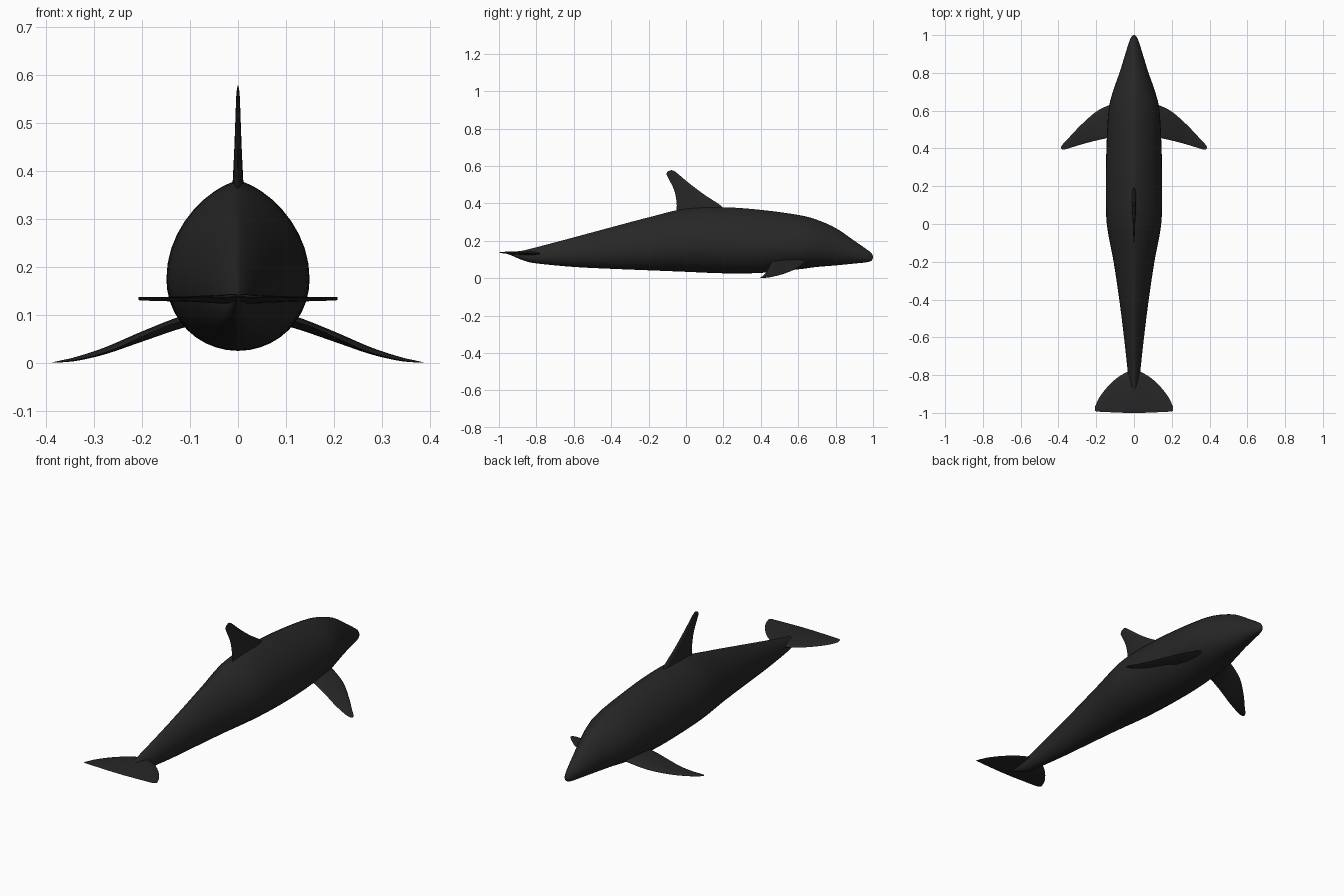
import bpy, bmesh
from math import sin, cos, pi
from mathutils import Vector

if "Cube" in bpy.data.objects:
    bpy.data.objects.remove(bpy.data.objects["Cube"])

skin = bpy.data.materials.new("dark_skin")
skin.diffuse_color = (0.02, 0.02, 0.02, 1)
skin.use_nodes = True
skin.node_tree.nodes["Principled BSDF"].inputs["Base Color"].default_value = skin.diffuse_color


def smooth_rows(rows, steps):
    """Catmull-Rom interpolation of rows of numbers."""
    out = []
    for i in range(len(rows) - 1):
        a, b = rows[max(i - 1, 0)], rows[i]
        c, d = rows[i + 1], rows[min(i + 2, len(rows) - 1)]
        for s in range(steps):
            t = s / steps
            out.append([0.5 * (2 * q + (r - p) * t + (2 * p - 5 * q + 4 * r - w) * t * t
                               + (3 * q - p - 3 * r + w) * t ** 3)
                        for p, q, r, w in zip(a, b, c, d)])
    return out + [list(rows[-1])]


def loft(name, rings):
    """Skin closed rings of points into one smooth capped object."""
    bm = bmesh.new()
    loops = [[bm.verts.new(p) for p in ring] for ring in rings]
    n = len(loops[0])
    for a, b in zip(loops, loops[1:]):
        for i in range(n):
            j = (i + 1) % n
            bm.faces.new((a[i], a[j], b[j], b[i]))
    bm.faces.new(loops[0])
    bm.faces.new(loops[-1])
    bmesh.ops.recalc_face_normals(bm, faces=bm.faces)
    me = bpy.data.meshes.new(name)
    bm.to_mesh(me)
    bm.free()
    me.materials.append(skin)
    ob = bpy.data.objects.new(name, me)
    bpy.context.collection.objects.link(ob)
    bpy.ops.object.select_all(action='DESELECT')
    ob.select_set(True)
    bpy.context.view_layer.objects.active = ob
    bpy.ops.object.shade_smooth_by_angle(angle=1.0)
    return ob


def foil(lead, trail, thick, normal, n=16):
    """Streamlined fin section from leading to trailing edge."""
    lead, trail, normal = Vector(lead), Vector(trail), Vector(normal).normalized()
    ring = []
    for k in range(n):
        a = 2 * pi * k / n
        u = (1 - cos(a)) / 2
        ring.append(lead.lerp(trail, u) + normal * (thick / 2 * sin(a) * (1.2 - 0.7 * u)))
    return ring


def body_ring(y, top, bottom, half, n=40):
    """Egg section, narrower toward the back ridge."""
    mid = bottom + 0.42 * (top - bottom)
    ring = []
    for k in range(n):
        a = 2 * pi * k / n
        c, s = cos(a), sin(a)
        if s > 0:
            x = abs(c) ** 1.4 * (1 if c > 0 else -1)
            ring.append((half * x, y, mid + (top - mid) * s))
        else:
            ring.append((half * c, y, mid + (mid - bottom) * s))
    return ring


# Body: y, top z, bottom z, half width
stations = [
    (1.0, .116, .108, .004), (.99, .135, .092, .014), (.96, .158, .084, .027),
    (.9, .200, .078, .046), (.8, .268, .068, .077), (.7, .312, .060, .112),
    (.6, .338, .047, .135), (.4, .365, .028, .146), (.2, .379, .026, .149),
    (0, .372, .034, .144), (-.2, .325, .042, .108), (-.4, .272, .050, .078),
    (-.6, .218, .060, .053), (-.8, .165, .079, .031), (-.87, .148, .095, .022),
    (-.93, .138, .120, .010), (-.96, .136, .131, .003)]
loft("body", [body_ring(*r) for r in smooth_rows(stations, 5)])

# Dorsal fin: leading y z, trailing y z, thickness
dorsal = [(.24, .33, -.06, .33, .030), (.19, .385, -.05, .375, .024),
          (.10, .445, -.052, .42, .018), (.02, .505, -.065, .475, .013),
          (-.04, .555, -.092, .53, .009), (-.062, .572, -.104, .555, .006),
          (-.078, .578, -.098, .571, .002)]
loft("dorsal_fin", [foil((0, a, b), (0, c, d), t, (1, 0, 0))
                    for a, b, c, d, t in smooth_rows(dorsal, 4)])

# Flippers: x and y of leading edge, x and y of trailing edge, z, thickness
flipper = [(.07, .65, .07, .47, .100, .030), (.13, .63, .14, .455, .080, .026),
           (.20, .595, .20, .442, .055, .022), (.28, .525, .265, .425, .026, .015),
           (.34, .462, .325, .407, .009, .009), (.375, .425, .36, .396, .003, .004),
           (.388, .405, .380, .394, .001, .001)]
ob = loft("flippers", [foil((a, b, z), (c, d, z), t, (.3, 0, 1))
                       for a, b, c, d, z, t in smooth_rows(flipper, 4)])
ob.modifiers.new("mirror", 'MIRROR')

# Tail fluke: x, leading y, trailing y, thickness
half = [(0, -.765, -1.0, .024), (.04, -.785, -1.0, .019), (.09, -.815, -.998, .013),
        (.14, -.862, -.996, .009), (.18, -.913, -.994, .006),
        (.20, -.952, -.992, .004), (.207, -.97, -.987, .001)]
fluke = [(-x, a, b, t) for x, a, b, t in half[:0:-1]] + half
loft("tail_fluke", [foil((x, a, .131), (x, b, .137), t, (0, 0, 1))
                    for x, a, b, t in smooth_rows(fluke, 4)])
